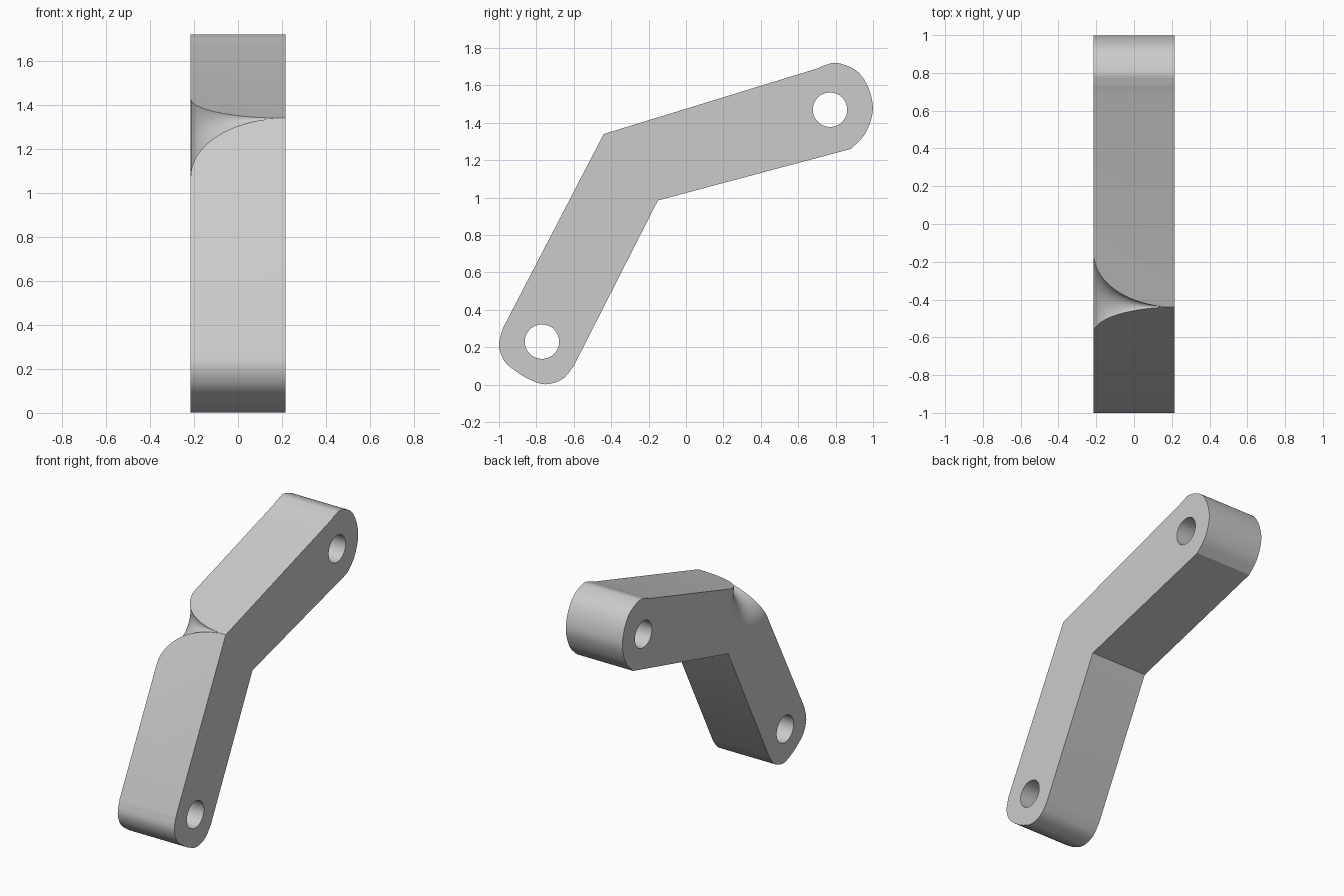
import bpy, bmesh
from math import cos, sin, pi, sqrt, radians
from mathutils import Vector

cube = bpy.data.objects.get("Cube")
if cube:
    bpy.data.objects.remove(cube, do_unlink=True)

HALF = 0.215                  # half of the arm's width
CORNER = (-0.44, 1.34)        # outer elbow (y, z)

grey = bpy.data.materials.new("light grey")
grey.use_nodes = True
grey.diffuse_color = (0.6, 0.6, 0.6, 1)
grey.node_tree.nodes["Principled BSDF"].inputs["Base Color"].default_value = (0.6, 0.6, 0.6, 1)


def loft(name, rings):
    """Skin a list of equally long rings of points and cap both ends."""
    bm = bmesh.new()
    loops = [[bm.verts.new(p) for p in ring] for ring in rings]
    n = len(loops[0])
    for a, b in zip(loops, loops[1:]):
        for i in range(n):
            j = (i + 1) % n
            bm.faces.new((a[i], a[j], b[j], b[i]))
    bm.faces.new(loops[0][::-1])
    bm.faces.new(loops[-1])
    bmesh.ops.recalc_face_normals(bm, faces=bm.faces)
    mesh = bpy.data.meshes.new(name)
    bm.to_mesh(mesh)
    bm.free()
    mesh.materials.append(grey)
    obj = bpy.data.objects.new(name, mesh)
    bpy.context.collection.objects.link(obj)
    return obj


def circle(x, centre, r, n=64):
    return [(x, centre[0] + r * cos(2 * pi * i / n), centre[1] + r * sin(2 * pi * i / n))
            for i in range(n)]


def rounded(points, steps=5):
    """Smooth curve through the points of a rounded end."""
    p = [Vector(q) for q in points]
    p = [2 * p[0] - p[1]] + p + [2 * p[-1] - p[-2]]
    out = []
    for a, b, c, d in zip(p, p[1:], p[2:], p[3:]):
        for k in range(steps):
            t = k / steps
            out.append(0.5 * (2 * b + (c - a) * t + (2 * a - 5 * b + 4 * c - d) * t * t
                              + (3 * b - a - 3 * c + d) * t ** 3))
    return out + [p[-2]]


# Side profile (y, z) of the bent arm
lower_end = rounded([(-0.98, 0.3), (-1, 0.21), (-0.97, 0.125), (-0.9, 0.065),
                     (-0.83, 0.025), (-0.75, 0.002), (-0.66, 0.03), (-0.6, 0.1)])
upper_end = rounded([(0.88, 1.26), (0.95, 1.33), (0.99, 1.42), (0.998, 1.5),
                     (0.97, 1.6), (0.91, 1.68), (0.81, 1.72), (0.75, 1.71), (0.7, 1.69)])
profile = [Vector(CORNER)] + lower_end + [Vector((-0.15, 0.985))] + upper_end
arm = loft("bent_arm", [[(x, p.x, p.y) for p in profile] for x in (-HALF, HALF)])

# Cutters: two pin holes and a flared scoop at the outer elbow
cutters = [loft("pin_hole_cutter", [circle(x, c, 0.092) for x in (-0.4, 0.4)])
           for c in ((-0.77, 0.23), (0.77, 1.47))]
rings = []
for i in range(2, 25):
    u = sin(pi / 2 * i / 24)
    rings.append(circle(HALF - 2 * HALF * u, CORNER, 0.3 * (1 - sqrt(max(0, 1 - u * u)))))
rings.append(circle(-HALF - 0.1, CORNER, 0.3))
cutters.append(loft("elbow_scoop_cutter", rings))

bpy.ops.object.select_all(action='DESELECT')
bpy.context.view_layer.objects.active = arm
arm.select_set(True)
for cutter in cutters:
    cutter.hide_render = True
    mod = arm.modifiers.new("cut", 'BOOLEAN')
    mod.operation = 'DIFFERENCE'
    mod.solver = 'EXACT'
    mod.object = cutter
    bpy.ops.object.modifier_apply(modifier=mod.name)
    bpy.data.objects.remove(cutter, do_unlink=True)
bpy.ops.object.shade_smooth_by_angle(angle=radians(25))
